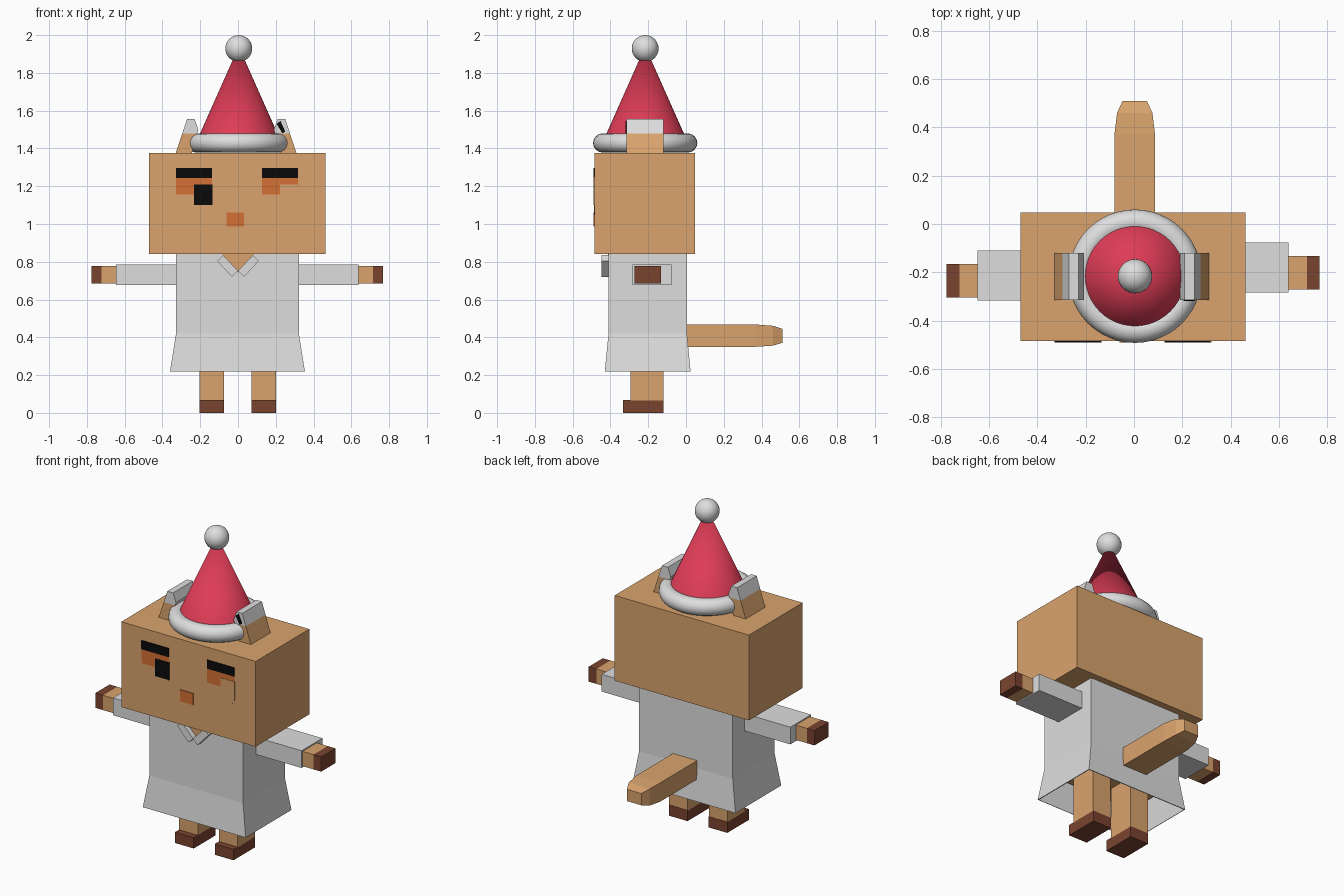
import bpy
import bmesh
import math

cube = bpy.data.objects.get("Cube")
if cube:
    bpy.data.objects.remove(cube, do_unlink=True)


def material(name, r, g, b):
    """Flat material from 0-255 display values."""
    lin = [(c / 255 / 12.92) if c < 11 else ((c / 255 + 0.055) / 1.055) ** 2.4 for c in (r, g, b)]
    m = bpy.data.materials.new(name)
    m.use_nodes = True
    m.diffuse_color = (*lin, 1)
    m.node_tree.nodes["Principled BSDF"].inputs["Base Color"].default_value = (*lin, 1)
    return m


TAN = material("tan fur", 218, 164, 109)
WHITE = material("white cloth", 222, 222, 222)
RED = material("red felt", 222, 60, 86)
BROWN = material("dark brown", 122, 68, 47)
ORANGE = material("orange", 212, 112, 52)
BLACK = material("black", 10, 10, 10)


def loft(name, rings, mats, caps=(True, True)):
    """Join rings of points into a skin, with optional end caps."""
    bm = bmesh.new()
    loops = [[bm.verts.new(p) for p in ring] for ring in rings]
    for a, b in zip(loops, loops[1:]):
        for i in range(len(a)):
            j = (i + 1) % len(a)
            bm.faces.new((a[i], a[j], b[j], b[i]))
    for use, ring in zip(caps, (loops[0], loops[-1])):
        if use:
            bm.faces.new(ring)
    bmesh.ops.recalc_face_normals(bm, faces=bm.faces)
    me = bpy.data.meshes.new(name)
    bm.to_mesh(me)
    bm.free()
    for m in mats:
        me.materials.append(m)
    ob = bpy.data.objects.new(name, me)
    bpy.context.collection.objects.link(ob)
    return ob


def rect(x0, x1, y0, y1, z):
    return [(x0, y0, z), (x1, y0, z), (x1, y1, z), (x0, y1, z)]


def box(name, mat, x, y, z):
    return loft(name, [rect(*x, *y, h) for h in z], [mat])


def prism(name, mat, outline, y0, y1):
    """Extrude an x-z outline along y."""
    return loft(name, [[(x, y, z) for x, z in outline] for y in (y0, y1)], [mat])


def plate(name, mat, x0, x1, z0, z1, layer=1):
    """Thin painted plate on the face."""
    return box(name, mat, (x0, x1), (FACE - 0.002 * layer, FACE + 0.002), (z0, z1))


# Head
FACE = -0.485
box("head", TAN, (-0.47, 0.462), (FACE, 0.047), (0.84, 1.375))

# Eyes, lids and brows
for side, x0 in (("right", -0.328), ("left", 0.127)):
    x1 = x0 + 0.19
    r = 0.055
    outline = [(x0, 1.24), (x1, 1.24)]
    for cx, start in ((x1 - r, 0), (x0 + r, -90)):
        for k in range(5):
            a = math.radians(start - 22.5 * k)
            outline.append((cx + r * math.cos(a), 1.05 + r + r * math.sin(a)))
    prism(side + "_eye", TAN, outline, FACE - 0.002, FACE + 0.002)
    plate(side + "_eyelid", ORANGE, x0, x1, 1.155, 1.25, 2)
    plate(side + "_pupil", BLACK if side == "right" else TAN, x1 - 0.095, x1 + 0.003, 1.10, 1.21, 3)
    plate(side + "_brow", BLACK, x0, x1, 1.243, 1.297, 3)
plate("nose", ORANGE, -0.06, 0.031, 0.988, 1.06, 3)

# Ears: leaning slabs with pale tips
for side, s, shift in (("right", -1, -0.02), ("left", 1, 0)):
    def ear_x(v):
        return s * v + shift
    lower = [(0.31, 1.375), (0.275, 1.48), (0.196, 1.48), (0.225, 1.375)]
    tip = [(0.275, 1.48), (0.25, 1.555), (0.21, 1.555), (0.19, 1.5), (0.196, 1.48)]
    prism(side + "_ear", TAN, [(ear_x(x), z) for x, z in lower], -0.315, -0.12)
    prism(side + "_ear_tip", WHITE, [(ear_x(x), z) for x, z in tip], -0.315, -0.12)
prism("left_ear_mark", BLACK, [(0.205, 1.53), (0.225, 1.545), (0.25, 1.49), (0.235, 1.48)], -0.319, -0.313)

# Hat: felt cone, rolled trim and bobble
HAT = (0.004, -0.216)
bpy.ops.mesh.primitive_cone_add(vertices=48, radius1=0.24, radius2=0, depth=0.54, location=(*HAT, 1.67))
parts = [("hat_cone", RED, bpy.context.object)]
bpy.ops.mesh.primitive_torus_add(major_segments=48, minor_segments=16, major_radius=0.225,
                                 minor_radius=0.051, location=(*HAT, 1.429))
parts.append(("hat_trim", WHITE, bpy.context.object))
bpy.ops.mesh.primitive_uv_sphere_add(segments=32, ring_count=16, radius=0.071, location=(*HAT, 1.929))
parts.append(("hat_bobble", WHITE, bpy.context.object))
for name, mat, ob in parts:
    ob.name = name
    ob.data.materials.append(mat)
    bpy.ops.object.select_all(action="DESELECT")
    ob.select_set(True)
    bpy.context.view_layer.objects.active = ob
    bpy.ops.object.shade_smooth_by_angle(angle=math.radians(50))

# Dress with an open flared hem, over a tan body
dress = loft("dress", [rect(-0.328, 0.322, -0.41, 0.005, 0.84),
                       rect(-0.328, 0.322, -0.41, 0.005, 0.42),
                       rect(-0.36, 0.354, -0.43, 0.024, 0.22)], [WHITE], (True, False))
hem = dress.modifiers.new("cloth thickness", "SOLIDIFY")
hem.thickness = 0.006
box("body", TAN, (-0.318, 0.312), (-0.4, -0.005), (0.39, 0.83))

# Neckline and collar
prism("neckline", TAN, [(-0.085, 0.84), (0.085, 0.84), (0, 0.74)], -0.414, -0.405)
for side, s in (("right", -1), ("left", 1)):
    strip = [(0.08, 0.835), (0.11, 0.805), (0.032, 0.72), (-0.001, 0.752)]
    y0 = -0.448 if s > 0 else -0.446
    prism(side + "_collar", WHITE, [(s * x, z) for x, z in strip], y0, -0.405)

# Arms: sleeve, wrist and paw
for side, s, y in (("right", -1, -0.213), ("left", 1, -0.18)):
    def span(a, b):
        return sorted((s * a - 0.004, s * b - 0.004))
    wrist = y - 0.09, y + 0.05
    wrist = (y - 0.092, y + 0.048)
    box(side + "_sleeve", WHITE, span(0.31, 0.643), (y - 0.103, y + 0.103), (0.677, 0.785))
    box(side + "_wrist", TAN, span(0.63, 0.719), wrist, (0.684, 0.777))
    box(side + "_paw", BROWN, span(0.719, 0.772), wrist, (0.684, 0.777))

# Legs and shoes
for side, x in (("right", -0.139), ("left", 0.137)):
    width = (x - 0.065, x + 0.065)
    box(side + "_leg", TAN, width, (-0.293, -0.12), (0.065, 0.4))
    box(side + "_shoe", BROWN, width, (-0.333, -0.118), (0, 0.068))

# Tail tapering to a blunt end
tail = []
for y, w, z0, z1 in ((0, 0.084, 0.35, 0.468), (0.37, 0.084, 0.35, 0.468),
                     (0.46, 0.073, 0.356, 0.461), (0.51, 0.05, 0.371, 0.445)):
    tail.append([(0.003 - w, y, z0), (0.003 + w, y, z0), (0.003 + w, y, z1), (0.003 - w, y, z1)])
loft("tail", tail, [TAN])
